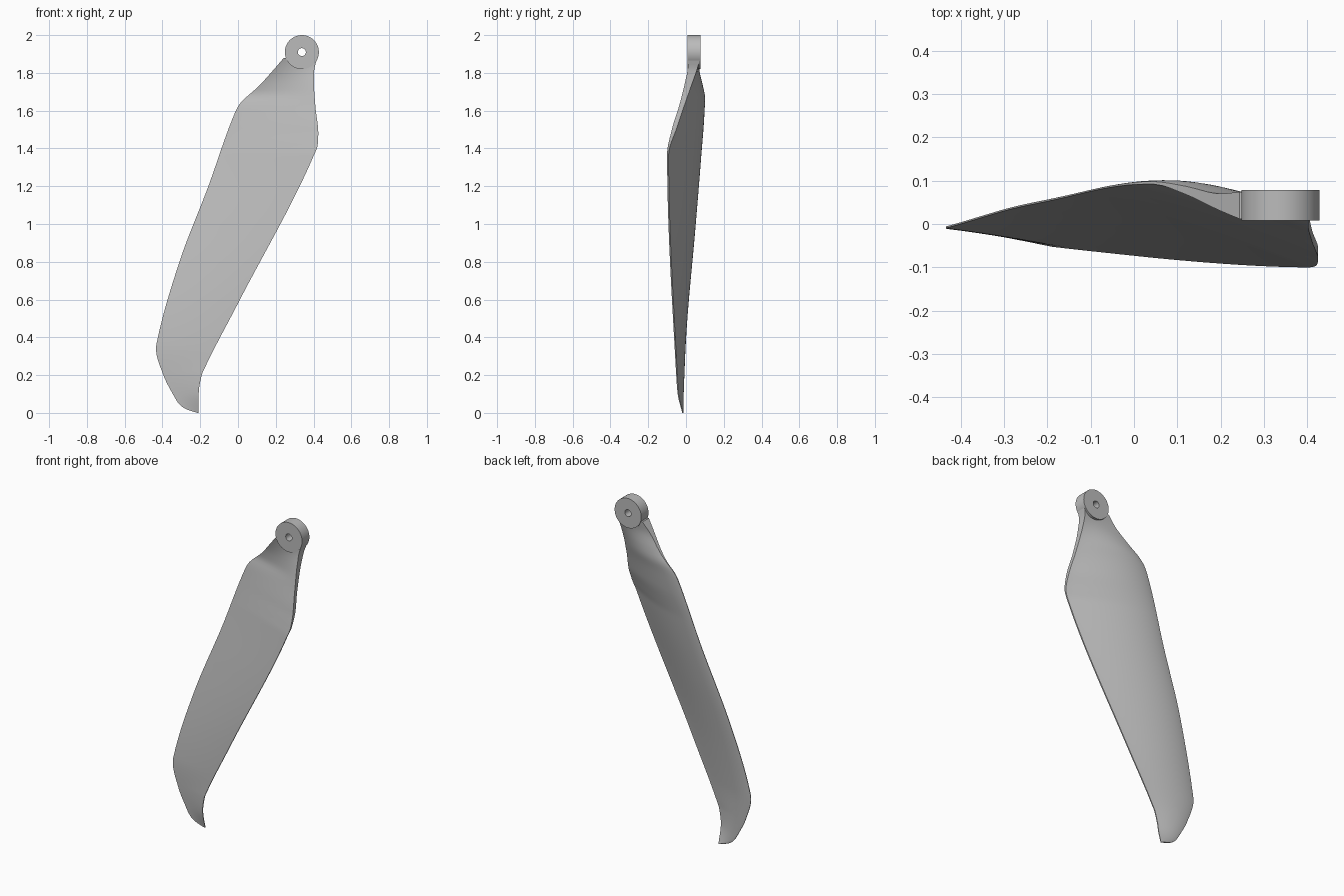
import bpy
import bmesh
import math

if "Cube" in bpy.data.objects:
    bpy.data.objects.remove(bpy.data.objects["Cube"], do_unlink=True)

grey = bpy.data.materials.new("light_grey")
grey.use_nodes = True
colour = (0.5, 0.5, 0.5, 1)
grey.diffuse_color = colour
grey.node_tree.nodes["Principled BSDF"].inputs["Base Color"].default_value = colour


def curve(points):
    """Smooth curve through (height, value) points that never overshoots them."""
    count = len(points)
    step = [points[i + 1][0] - points[i][0] for i in range(count - 1)]
    slope = [(points[i + 1][1] - points[i][1]) / step[i] for i in range(count - 1)]
    tangent = [slope[0]]
    for a, b in zip(slope, slope[1:]):
        tangent.append(2 * a * b / (a + b) if a * b > 0 else 0)
    tangent.append(slope[-1])

    def value(z):
        i = 0
        while i < count - 2 and z > points[i + 1][0]:
            i += 1
        h = step[i]
        s = (z - points[i][0]) / h
        r = 1 - s
        return (points[i][1] * r * r * (1 + 2 * s) + points[i + 1][1] * s * s * (3 - 2 * s)
                + h * s * r * (tangent[i] * r - tangent[i + 1] * s))
    return value


def finish(name, bm):
    bmesh.ops.recalc_face_normals(bm, faces=bm.faces)
    mesh = bpy.data.meshes.new(name)
    bm.to_mesh(mesh)
    bm.free()
    mesh.materials.append(grey)
    obj = bpy.data.objects.new(name, mesh)
    bpy.context.collection.objects.link(obj)
    bpy.ops.object.select_all(action="DESELECT")
    obj.select_set(True)
    bpy.context.view_layer.objects.active = obj
    bpy.ops.object.shade_smooth_by_angle(angle=math.radians(35))
    return obj


def bridge(bm, first, second):
    n = len(first)
    for i in range(n):
        j = (i + 1) % n
        bm.faces.new((first[i], first[j], second[j], second[i]))


# Blade outline seen from the front
leading_x = curve([(0, -.215), (.02, -.275), (.045, -.31), (.1, -.345), (.2, -.395),
                   (.34, -.434), (.4, -.424), (.8, -.31), (1.2, -.157), (1.58, -.02),
                   (1.63, .005), (1.735, .115), (1.83, .2), (1.88, .243)])
trailing_x = curve([(0, -.208), (.1, -.208), (.2, -.192), (.24, -.175), (.58, 0), (1.36, .4),
                    (1.42, .422), (1.48, .425), (1.62, .41), (1.75, .402), (1.81, .403), (1.88, .42)])

# Depth of both edges: twist along the blade, thickening into the root
leading_front = curve([(0, -.02), (.34, -.01), (1, .045), (1.6, .09), (1.67, .092),
                       (1.735, .07), (1.83, .03), (1.88, .012)])
leading_back = curve([(0, -.016), (.34, -.006), (1, .049), (1.6, .095), (1.67, .098),
                      (1.735, .088), (1.83, .07), (1.88, .074)])
trailing_front = curve([(0, -.02), (.1, -.044), (.2, -.052), (1.37, -.1), (1.5, -.075),
                        (1.63, -.035), (1.75, -.005), (1.83, .01), (1.88, .012)])
trailing_back = curve([(0, -.016), (.1, -.039), (.2, -.046), (1.36, -.092), (1.52, -.045),
                       (1.71, .02), (1.84, .065), (1.88, .074)])
bulge = curve([(0, .003), (.2, .012), (.6, .024), (1.4, .04), (1.65, .028), (1.83, 0), (1.88, 0)])


def airfoil(t):
    shape = t ** .9 * (1 - t) ** 1.2
    return shape / .238


def mix(a, b, t):
    return a + (b - a) * t


# Blade: airfoil sections lofted from the tip to the root
ROOT, RINGS, CHORD = 1.88, 130, 24
bm = bmesh.new()
rings = []
chord = [(1 - math.cos(math.pi * i / CHORD)) / 2 for i in range(CHORD + 1)]
for k in range(RINGS + 1):
    z = ROOT * (k / RINGS) ** 1.2
    xl, xr, hump = leading_x(z), trailing_x(z), bulge(z)
    ring = []
    for t in chord:
        y = mix(leading_front(z), trailing_front(z), t) + .15 * hump * airfoil(t)
        ring.append(bm.verts.new((mix(xl, xr, t), y, z)))
    for t in reversed(chord):
        y = mix(leading_back(z), trailing_back(z), t) + hump * airfoil(t)
        ring.append(bm.verts.new((mix(xl, xr, t), y, z)))
    rings.append(ring)
for lower, upper in zip(rings, rings[1:]):
    bridge(bm, lower, upper)
bm.faces.new(rings[0])
bm.faces.new(rings[-1])
finish("blade", bm)

# Root hub: a disc with a pin hole through it
HUB_X, HUB_Z, OUTER, HOLE, SIDES = .338, 1.91, .09, .021, 64
bm = bmesh.new()
loops = []
for radius, y in ((OUTER, .008), (OUTER, .078), (HOLE, .078), (HOLE, .008)):
    loops.append([bm.verts.new((HUB_X + radius * math.cos(2 * math.pi * i / SIDES), y,
                                HUB_Z + radius * math.sin(2 * math.pi * i / SIDES)))
                  for i in range(SIDES)])
for a, b in zip(loops, loops[1:] + loops[:1]):
    bridge(bm, a, b)
finish("root_hub", bm)
